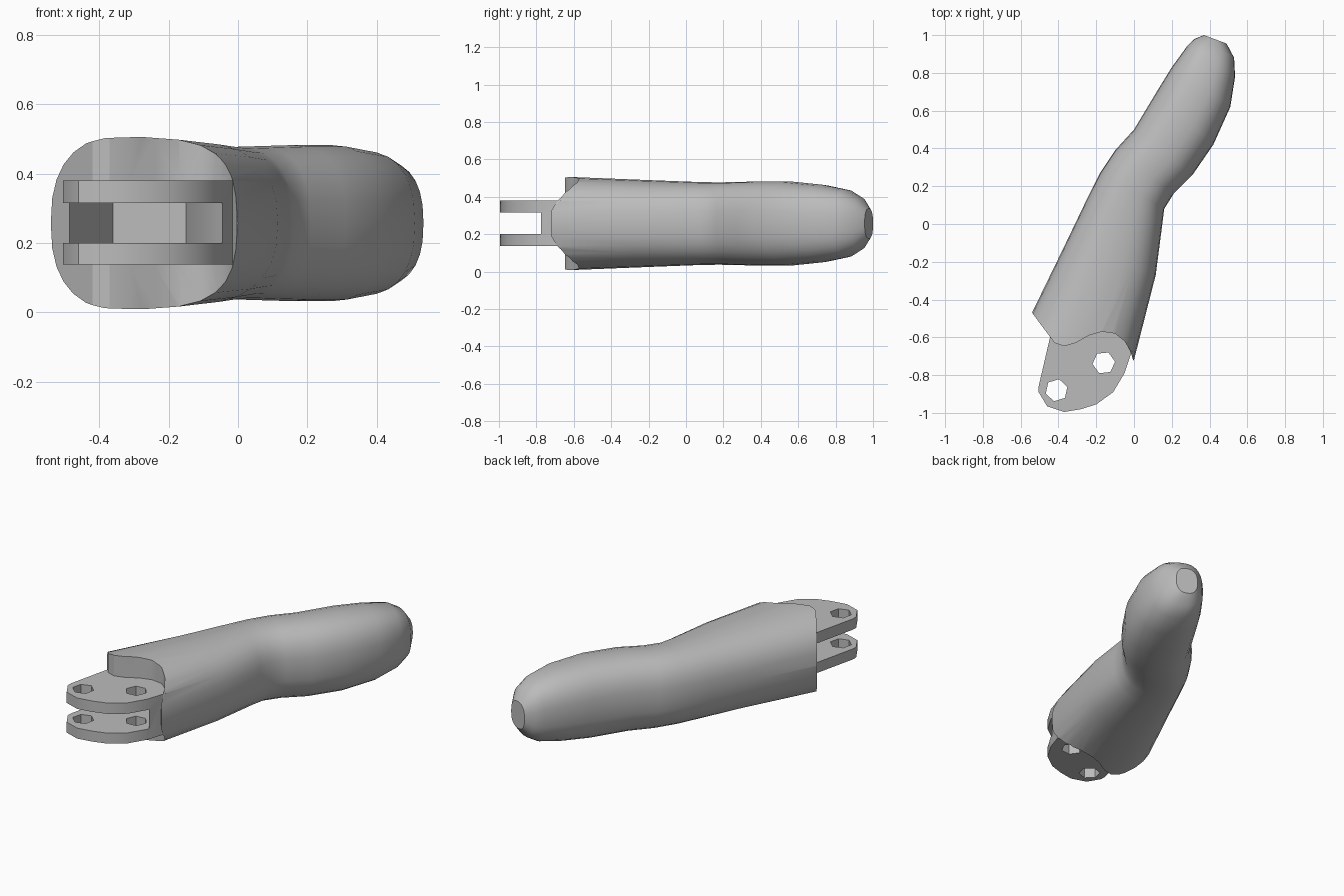
import bpy, bmesh, math
from mathutils import Vector

if "Cube" in bpy.data.objects:
    bpy.data.objects.remove(bpy.data.objects["Cube"], do_unlink=True)

MID = 0.257      # height of the finger's centre plane
SIDES = 28

grey = bpy.data.materials.new("light_grey_plastic")
grey.use_nodes = True
colour = (0.5, 0.5, 0.5, 1)
grey.diffuse_color = colour
grey.node_tree.nodes["Principled BSDF"].inputs["Base Color"].default_value = colour


def finish(name, bm):
    bmesh.ops.recalc_face_normals(bm, faces=bm.faces)
    mesh = bpy.data.meshes.new(name)
    bm.to_mesh(mesh)
    bm.free()
    mesh.materials.append(grey)
    obj = bpy.data.objects.new(name, mesh)
    bpy.context.collection.objects.link(obj)
    return obj


def prism(name, outline, low, high):
    bm = bmesh.new()
    face = bm.faces.new([bm.verts.new((x, y, low)) for x, y in outline])
    top = bmesh.ops.extrude_face_region(bm, geom=[face])["geom"]
    moved = [v for v in top if isinstance(v, bmesh.types.BMVert)]
    bmesh.ops.translate(bm, verts=moved, vec=(0, 0, high - low))
    return finish(name, bm)


def combine(target, tool, operation):
    mod = target.modifiers.new(tool.name, "BOOLEAN")
    mod.object, mod.operation, mod.solver = tool, operation, "EXACT"
    bpy.context.view_layer.objects.active = target
    bpy.ops.object.modifier_apply(modifier=mod.name)
    bpy.data.objects.remove(tool, do_unlink=True)


def rounded(a, power=2.45):
    c, s = math.cos(a), math.sin(a)
    return (math.copysign(abs(c) ** (2 / power), c),
            math.copysign(abs(s) ** (2 / power), s))


# Finger body: rounded sections between a left and a right edge point
sections = [
    ((-.68, -.76), (-.08, -.97), .255), ((-.54, -.47), (.0, -.72), .248),
    ((-.37, -.12), (.115, -.27), .232), ((-.25, .13), (.15, .0), .222),
    ((-.18, .27), (.16, .08), .220), ((-.10, .39), (.21, .16), .222),
    ((.0, .50), (.31, .26), .225), ((.12, .70), (.42, .42), .225),
    ((.20, .83), (.51, .62), .208), ((.28, .94), (.535, .78), .180),
    ((.32, .98), (.53, .88), .140), ((.37, 1.0), (.49, .955), .080),
]
bm = bmesh.new()
rings = []
for left, right, half in sections:
    a, b = Vector(left), Vector(right)
    ring = []
    for i in range(SIDES):
        u, w = rounded(math.tau * i / SIDES)
        p = (a + b) / 2 + (b - a) / 2 * u
        ring.append(bm.verts.new((p.x, p.y, MID + half * w)))
    rings.append(ring)
for r, s in zip(rings, rings[1:]):
    for i in range(SIDES):
        j = (i + 1) % SIDES
        bm.faces.new((r[i], r[j], s[j], s[i]))
bm.faces.new(rings[0])
bm.faces.new(rings[-1])
finger = finish("finger_segment", bm)

# Scalloped knuckle end
scallop = [(-.62, -.363), (-.42, -.63), (-.37, -.647), (-.31, -.63), (-.24, -.59),
           (-.17, -.57), (-.10, -.58), (-.05, -.62), (-.02, -.67), (-.005, -.72),
           (.1, -.76), (.1, -1.2), (-.9, -1.2), (-.9, -.363)]
combine(finger, prism("scallop_cutter", scallop, -.2, .8), "DIFFERENCE")

# Hinge block, joined to the body
hinge = [(-.44, -.58), (-.505, -.86), (-.505, -.89), (-.46, -.965), (-.37, -.995),
         (-.28, -.98), (-.2, -.955), (-.11, -.89), (-.05, -.79), (-.01, -.67),
         (-.06, -.5), (-.3, -.45)]
combine(finger, prism("hinge_block", hinge, .137, .38), "UNION")

# Slot that splits the hinge into two lugs and runs into the body
slot = [(-.52, -.61), (-.36, -.3), (-.15, -.38), (-.1, -.67), (-.06, -.75),
        (-.02, -.82), (.1, -1.2), (-.8, -1.2)]
combine(finger, prism("slot_cutter", slot, .2, .315), "DIFFERENCE")

# Hinge pin holes
for x, y, turn in ((-.41, -.88, .3), (-.16, -.735, .1)):
    hole = [(x + .06 * math.cos(turn + math.tau * i / 6),
             y + .06 * math.sin(turn + math.tau * i / 6)) for i in range(6)]
    combine(finger, prism("pin_hole_cutter", hole, .05, .45), "DIFFERENCE")

bpy.ops.object.select_all(action="DESELECT")
finger.select_set(True)
bpy.context.view_layer.objects.active = finger
bpy.ops.object.shade_smooth_by_angle(angle=math.radians(32))
